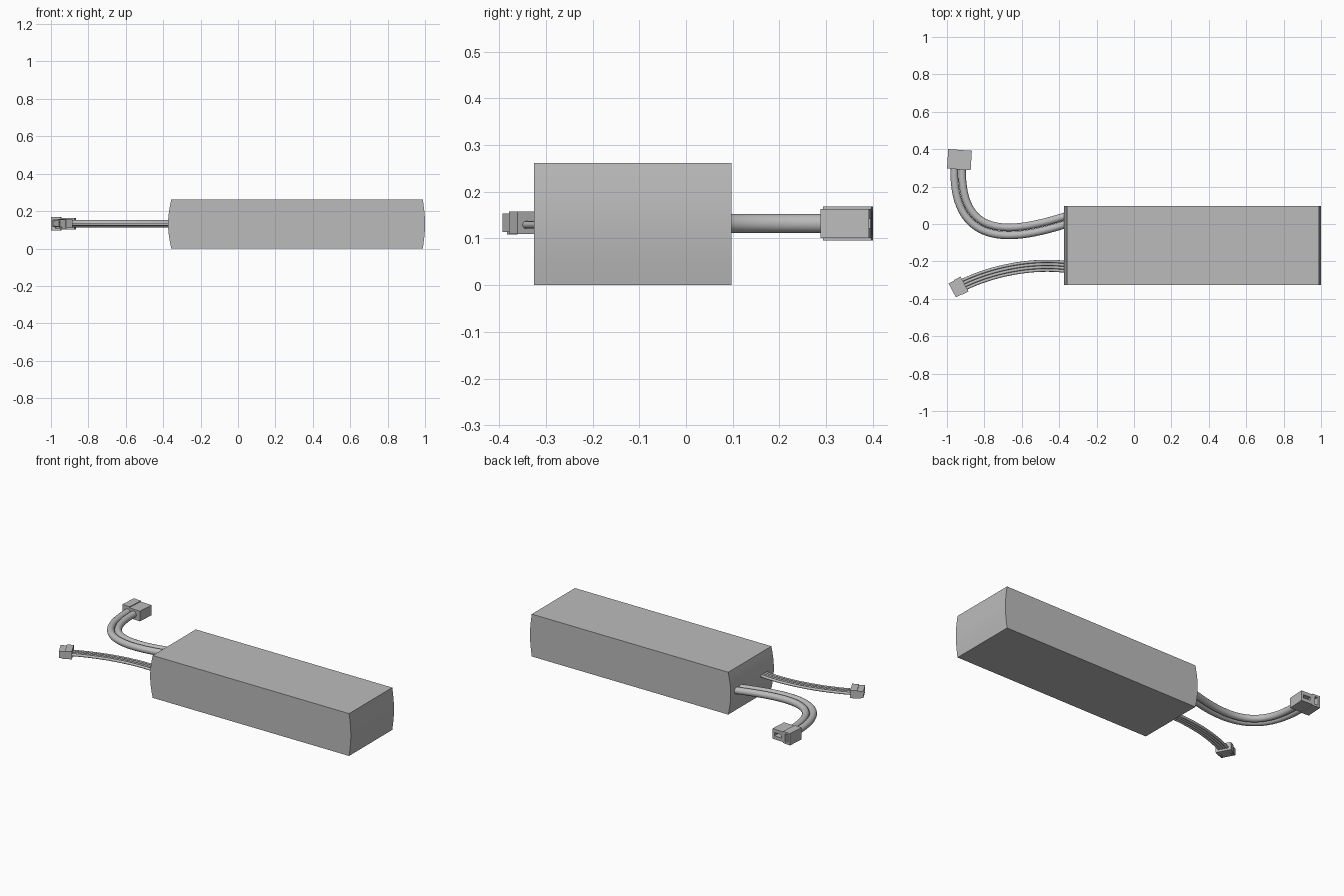
import bpy, bmesh
from math import radians, sin, pi
from mathutils import Vector, Matrix

cube = bpy.data.objects.get("Cube")
if cube:
    bpy.data.objects.remove(cube, do_unlink=True)

grey = bpy.data.materials.new("plain_grey")
grey.use_nodes = True
grey.diffuse_color = (0.5, 0.5, 0.5, 1)
grey.node_tree.nodes["Principled BSDF"].inputs["Base Color"].default_value = (0.5, 0.5, 0.5, 1)


def add_object(name, bm):
    bmesh.ops.recalc_face_normals(bm, faces=bm.faces)
    mesh = bpy.data.meshes.new(name)
    bm.to_mesh(mesh)
    bm.free()
    mesh.materials.append(grey)
    obj = bpy.data.objects.new(name, mesh)
    bpy.context.collection.objects.link(obj)
    return obj


def smooth(obj):
    bpy.ops.object.select_all(action="DESELECT")
    obj.select_set(True)
    bpy.context.view_layer.objects.active = obj
    bpy.ops.object.shade_smooth_by_angle(angle=radians(35))


def block(name, centre, size, yaw, slot=None, depth=0.05):
    """Box turned about z, with an optional socket (width, height) in its local +y end."""
    bm = bmesh.new()
    bmesh.ops.create_cube(bm, size=1)
    bmesh.ops.scale(bm, vec=size, verts=bm.verts)
    if slot:
        end = max(bm.faces, key=lambda f: f.calc_center_median().y)
        bmesh.ops.inset_region(bm, faces=[end], thickness=0.005)
        for v in end.verts:
            v.co.x = slot[0] / 2 * (1 if v.co.x > 0 else -1)
            v.co.z = slot[1] / 2 * (1 if v.co.z > 0 else -1)
        floor = bmesh.ops.extrude_discrete_faces(bm, faces=[end])["faces"][0]
        bmesh.ops.translate(bm, vec=(0, -depth, 0), verts=floor.verts)
    bm.transform(Matrix.Translation(centre) @ Matrix.Rotation(radians(yaw), 4, "Z"))
    return add_object(name, bm)


def cable(name, ctrl, offset, radius, sides, steps=32):
    """Round tube along a flat cubic path, shifted sideways by offset."""
    a, b, c, d = (Vector(p) for p in ctrl)
    bm = bmesh.new()
    rings = []
    for i in range(steps + 1):
        t = i / steps
        u = 1 - t
        p = a * u**3 + b * 3 * u * u * t + c * 3 * u * t * t + d * t**3
        tan = ((b - a) * u * u + (c - b) * 2 * u * t + (d - c) * t * t).normalized()
        side = Vector((-tan.y, tan.x, 0))
        rings.append([bm.verts.new(p + side * offset + Matrix.Rotation(2 * pi * k / sides, 3, tan) @ side * radius)
                      for k in range(sides)])
    for r, s in zip(rings, rings[1:]):
        for k in range(sides):
            n = (k + 1) % sides
            bm.faces.new((r[k], r[n], s[n], s[k]))
    bm.faces.new(rings[0])
    bm.faces.new(rings[-1])
    smooth(add_object(name, bm))


# Battery pack: side profile with gently bowed ends, extruded across y
HEIGHT, ARC = 0.262, 16
profile = [(0.988 + 0.012 * sin(pi * i / ARC), HEIGHT * i / ARC) for i in range(ARC + 1)]
profile += [(-0.357 - 0.017 * sin(pi * i / ARC), HEIGHT * i / ARC) for i in reversed(range(ARC + 1))]
bm = bmesh.new()
face = bm.faces.new([bm.verts.new((x, -0.325, z)) for x, z in profile])
new = bmesh.ops.extrude_face_region(bm, geom=[face])["geom"]
bmesh.ops.translate(bm, vec=(0, 0.422, 0), verts=[g for g in new if isinstance(g, bmesh.types.BMVert)])
smooth(add_object("battery_pack", bm))

# Pair of thick power cables
ZP = 0.132
power_path = [(-0.36, 0.022, ZP), (-0.62, -0.06, ZP), (-0.95, -0.13, ZP), (-0.94, 0.3, ZP)]
for label, offset in (("outer", 0.021), ("inner", -0.021)):
    cable(label + "_power_cable", power_path, offset, 0.0205, 20)

# Two-part power plug with crossed sockets
block("power_plug_wide_half", (-0.908, 0.342, ZP), (0.076, 0.104, 0.063), -3.5, (0.05, 0.02))
block("power_plug_tall_half", (-0.971, 0.347, ZP), (0.051, 0.104, 0.073), -3.5, (0.02, 0.05))

# Ribbon of four thin balance wires
ZB = 0.129
balance_path = [(-0.36, -0.23, ZB), (-0.5, -0.21, ZB), (-0.72, -0.232, ZB), (-0.915, -0.326, ZB)]
for i in range(4):
    cable(f"balance_wire_{i + 1}", balance_path, (i - 1.5) * 0.016, 0.008, 12)

# Balance plug: hollow nose, thicker collar at the wire end, and guide ribs below
YAW = 118
turn = Matrix.Rotation(radians(YAW), 3, "Z")
centre = Vector((-0.939, -0.338, 0.134))


def plug_part(name, offset, size, **kw):
    block(name, centre + turn @ Vector(offset), size, YAW, **kw)


plug_part("balance_plug_body", (0, 0, 0), (0.084, 0.074, 0.04), slot=(0.07, 0.027), depth=0.045)
plug_part("balance_plug_collar", (0, -0.0175, 0), (0.09, 0.039, 0.048))
for sx in (-1, 1):
    plug_part(f"balance_plug_rib_{'left' if sx < 0 else 'right'}", (sx * 0.034, 0.008, -0.022), (0.01, 0.03, 0.008))
